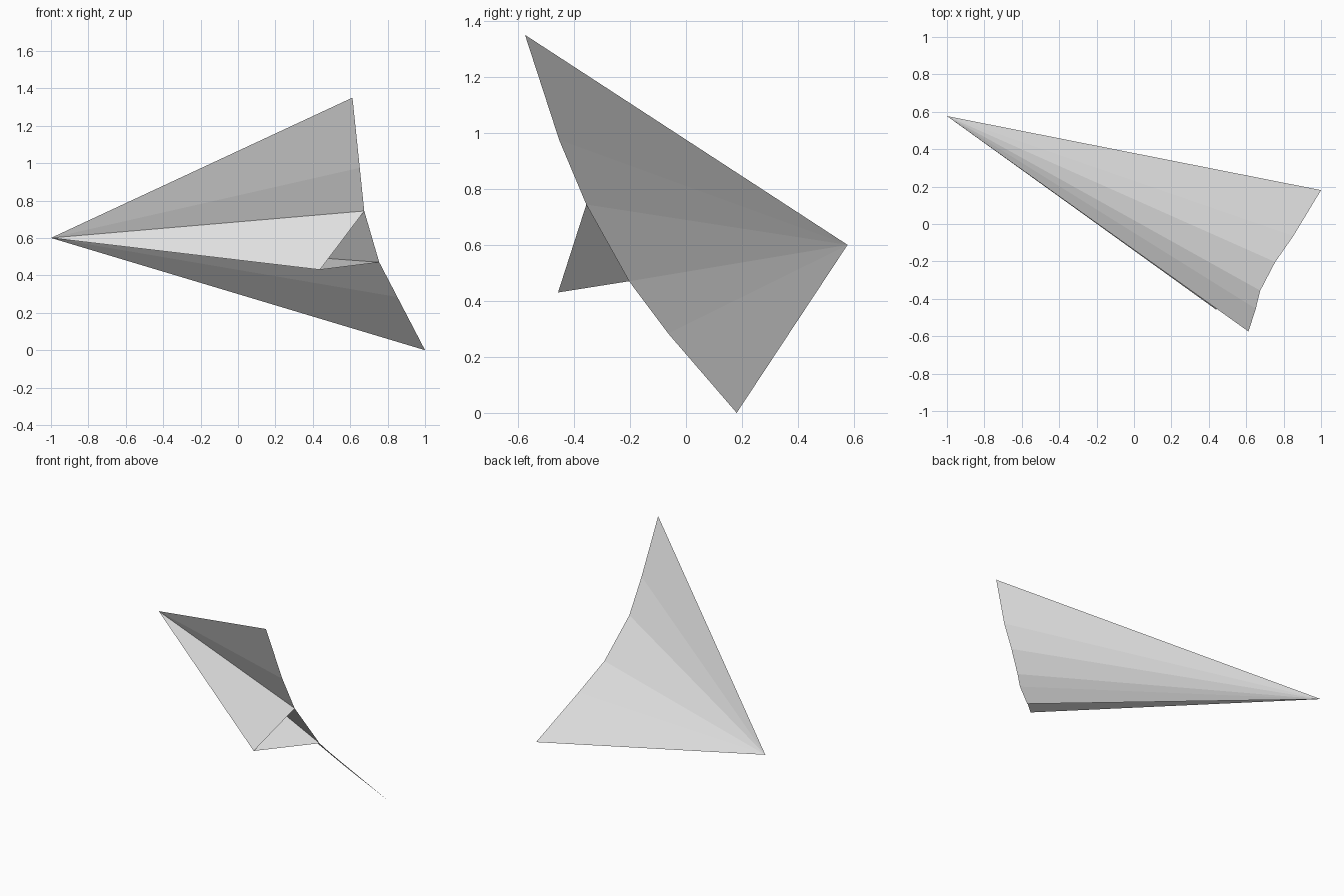
import bpy
import bmesh

if "Cube" in bpy.data.objects:
    bpy.data.objects.remove(bpy.data.objects["Cube"])

# One flat paper colour
paper = bpy.data.materials.new("light grey paper")
paper.diffuse_color = (0.8, 0.8, 0.8, 1.0)
paper.use_nodes = True
paper.node_tree.nodes["Principled BSDF"].inputs["Base Color"].default_value = paper.diffuse_color

NOSE = (-1.0, 0.577, 0.6)

# Trailing edge corners, from the upper wing tip to the lower wing tip
UPPER_TIP = (0.612, -0.575, 1.35)
UPPER_CREASE = (0.651, -0.453, 0.975)
UPPER_ROOT = (0.675, -0.356, 0.744)
LOWER_ROOT = (0.755, -0.203, 0.47)
LOWER_CREASE = (0.852, -0.064, 0.284)
LOWER_TIP = (1.0, 0.181, 0.0)
KEEL_FOLD = (0.438, -0.457, 0.43)


def folded_sheet(name, rim):
    """Thin sheet of flat triangles fanning out from the nose to a rim."""
    bm = bmesh.new()
    nose = bm.verts.new(NOSE)
    edge = [bm.verts.new(p) for p in rim]
    for a, b in zip(edge, edge[1:]):
        bm.faces.new((nose, a, b))
    mesh = bpy.data.meshes.new(name)
    bm.to_mesh(mesh)
    bm.free()
    mesh.materials.append(paper)
    obj = bpy.data.objects.new(name, mesh)
    bpy.context.collection.objects.link(obj)
    return obj


# Wings, creased along their length and joined across the middle
folded_sheet("wings", [UPPER_TIP, UPPER_CREASE, UPPER_ROOT,
                       LOWER_ROOT, LOWER_CREASE, LOWER_TIP])

# V-shaped keel under the middle, open at the back
folded_sheet("keel", [LOWER_ROOT, KEEL_FOLD, UPPER_ROOT])
